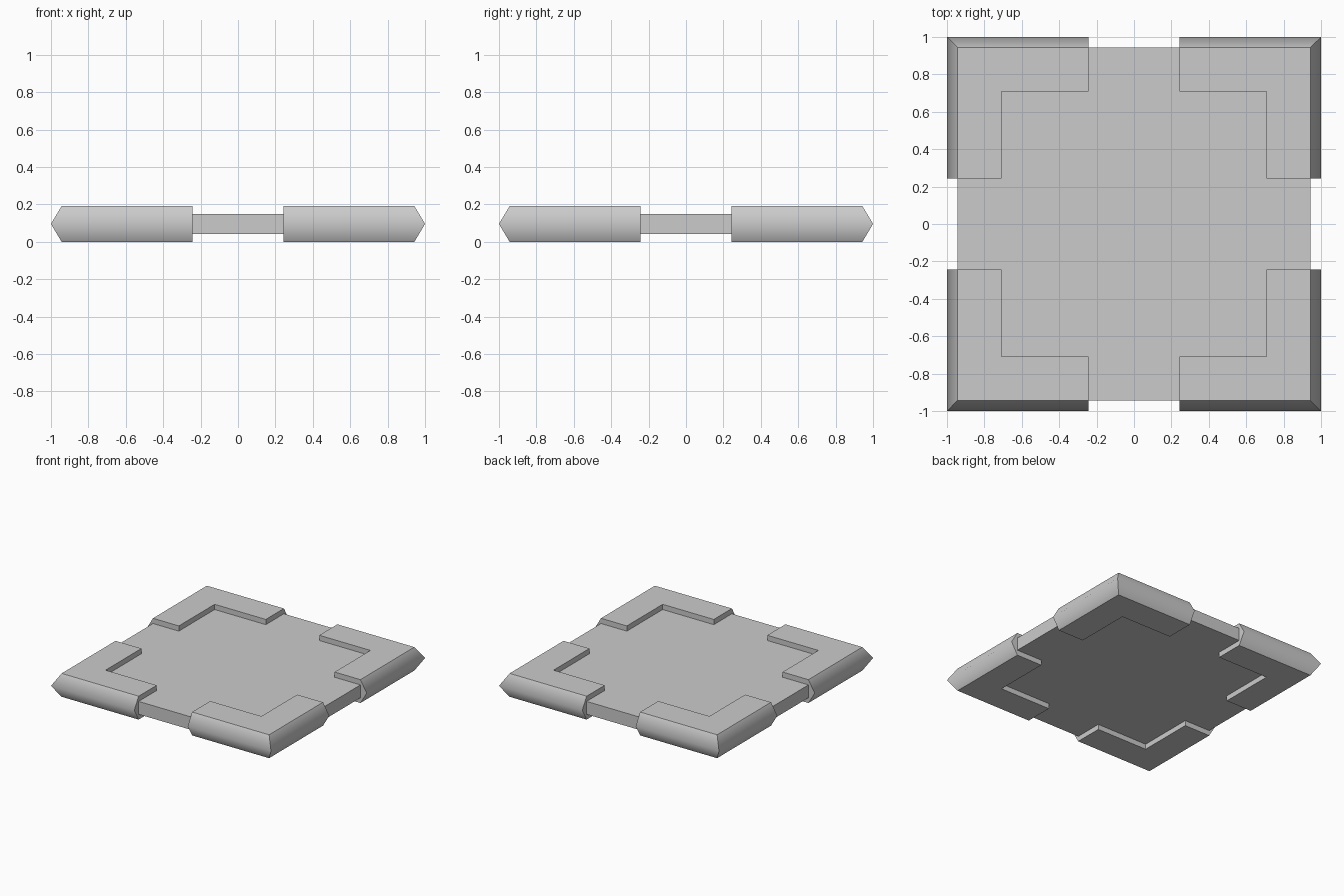
import bpy, bmesh

if "Cube" in bpy.data.objects:
    bpy.data.objects.remove(bpy.data.objects["Cube"])

FACE, TIP = 0.943, 1.0        # outer edge on the flat faces / at the ridge
INNER, END = 0.708, 0.243     # inner wall and arm ends of the brackets
HEIGHT = 0.192


def make_object(name, bm):
    bmesh.ops.recalc_face_normals(bm, faces=bm.faces)
    mesh = bpy.data.meshes.new(name)
    bm.to_mesh(mesh)
    bm.free()
    obj = bpy.data.objects.new(name, mesh)
    bpy.context.collection.objects.link(obj)
    return obj


# Thin square panel
bm = bmesh.new()
bmesh.ops.create_cube(bm, size=1)
for v in bm.verts:
    v.co = (v.co.x * 2 * FACE, v.co.y * 2 * FACE, HEIGHT / 2 + v.co.z * 0.106)
make_object("panel", bm)

# L-shaped corner bracket with a ridged outer edge, mirrored to four corners
bm = bmesh.new()
rings = []
for z, out in ((0, FACE), (HEIGHT / 2, TIP), (HEIGHT, FACE)):
    outline = [(END, out), (END, INNER), (INNER, INNER),
               (INNER, END), (out, END), (out, out)]
    rings.append([bm.verts.new((x, y, z)) for x, y in outline])
bm.faces.new(rings[0])
bm.faces.new(rings[2])
for low, high in zip(rings, rings[1:]):
    for i in range(6):
        j = (i + 1) % 6
        bm.faces.new((low[i], low[j], high[j], high[i]))

# Smooth only across the ridge; all other edges stay crisp
middle = set(rings[1])
for f in bm.faces:
    f.smooth = True
for e in bm.edges:
    e.smooth = all(v in middle for v in e.verts)
bracket = make_object("corner_brackets", bm)
mirror = bracket.modifiers.new("Mirror", 'MIRROR')
mirror.use_axis = (True, True, False)
mirror.use_mirror_merge = False
